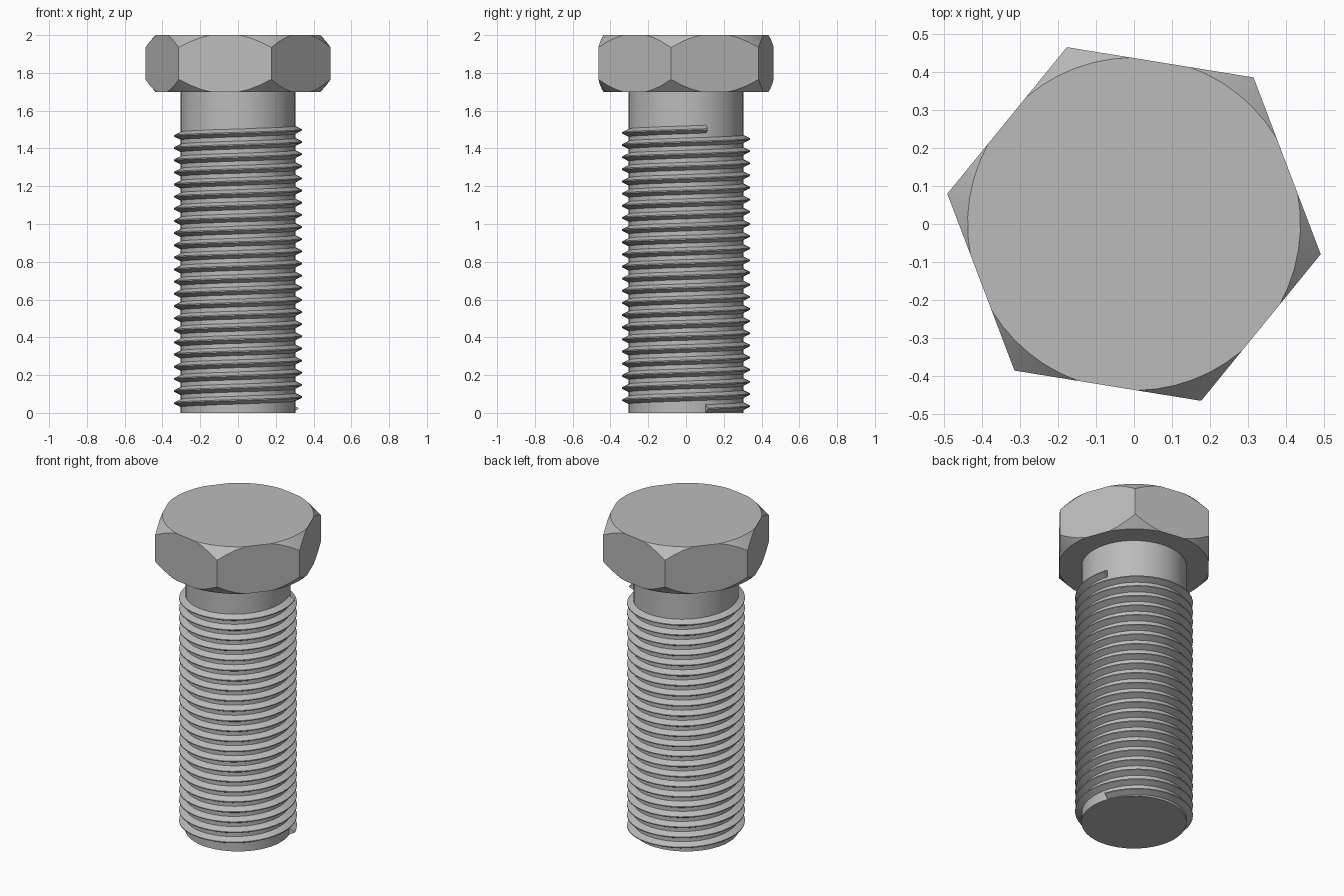
import bpy, bmesh, math
from math import radians, cos, sin, pi

if "Cube" in bpy.data.objects:
    bpy.data.objects.remove(bpy.data.objects["Cube"], do_unlink=True)

STEEL = (0.5, 0.5, 0.5, 1)
steel = bpy.data.materials.new("steel grey")
steel.use_nodes = True
steel.diffuse_color = STEEL
steel.node_tree.nodes["Principled BSDF"].inputs["Base Color"].default_value = STEEL


def finish(name, bm, angle):
    bmesh.ops.recalc_face_normals(bm, faces=bm.faces[:])
    mesh = bpy.data.meshes.new(name)
    bm.to_mesh(mesh)
    bm.free()
    mesh.materials.append(steel)
    obj = bpy.data.objects.new(name, mesh)
    bpy.context.collection.objects.link(obj)
    bpy.ops.object.select_all(action='DESELECT')
    obj.select_set(True)
    bpy.context.view_layer.objects.active = obj
    bpy.ops.object.shade_smooth_by_angle(angle=radians(angle))


# Hex head: flat sides whose corners are cut by a cone above and below
APOTHEM, CAP_R, HEAD_LOW, HEAD_TOP, SLOPE = 0.43, 0.437, 1.7, 2.0, 1.1
meet = math.acos(APOTHEM / CAP_R)      # where the cap circle meets a flat
steps = 6
bm = bmesh.new()
outer = {1: [], -1: []}
caps = {1: [], -1: []}
for side in range(6):
    centre = radians(-39.2 + 60 * side)
    for i in range(steps + 1):
        a = meet + (pi / 3 - 2 * meet) * i / steps
        r = APOTHEM / cos(min(a, pi / 3 - a))
        drop = max(0, r - CAP_R) * SLOPE
        for s, z in ((1, HEAD_TOP), (-1, HEAD_LOW)):
            t = centre + a
            edge = bm.verts.new((r * cos(t), r * sin(t), z - s * drop))
            on_flat = i in (0, steps)
            rim = edge if on_flat else bm.verts.new((CAP_R * cos(t), CAP_R * sin(t), z))
            outer[s].append(edge)
            caps[s].append(rim)
n = len(outer[1])
for s in (1, -1):
    bm.faces.new(caps[s])
    for i in range(n):
        j = (i + 1) % n
        quad = list(dict.fromkeys((outer[s][i], outer[s][j], caps[s][j], caps[s][i])))
        if len(quad) > 2:
            bm.faces.new(quad)
half = steps // 2
for side in range(6):
    ids = [(side * (steps + 1) + half + k) % n for k in range(steps + 2)]
    bm.faces.new([outer[1][i] for i in ids] + [outer[-1][i] for i in reversed(ids)])
finish("hex_head", bm, 20)

# Plain shank
SHANK_R = 0.304
bm = bmesh.new()
bmesh.ops.create_cone(bm, cap_ends=True, segments=48, radius1=SHANK_R,
                      radius2=SHANK_R, depth=HEAD_LOW)
bmesh.ops.translate(bm, verts=bm.verts, vec=(0, 0, HEAD_LOW / 2))
finish("shank", bm, 30)

# Screw thread: a ridge profile (radius, height) swept along a right-hand helix
TURNS, SEGS, START_Z, END_Z = 23, 40, 0.023, 1.502
profile = [(0.3, -0.023), (0.34, -0.003), (0.34, 0.003), (0.3, 0.023)]
bm = bmesh.new()
previous = None
for i in range(TURNS * SEGS + 1):
    t = radians(20) + 2 * pi * i / SEGS
    z = START_Z + (END_Z - START_Z) * i / (TURNS * SEGS)
    ring = [bm.verts.new((r * cos(t), r * sin(t), z + h)) for r, h in profile]
    if previous:
        for k in range(4):
            m = (k + 1) % 4
            bm.faces.new((previous[k], previous[m], ring[m], ring[k]))
    else:
        bm.faces.new(ring)
    previous = ring
bm.faces.new(previous)
finish("screw_thread", bm, 25)
